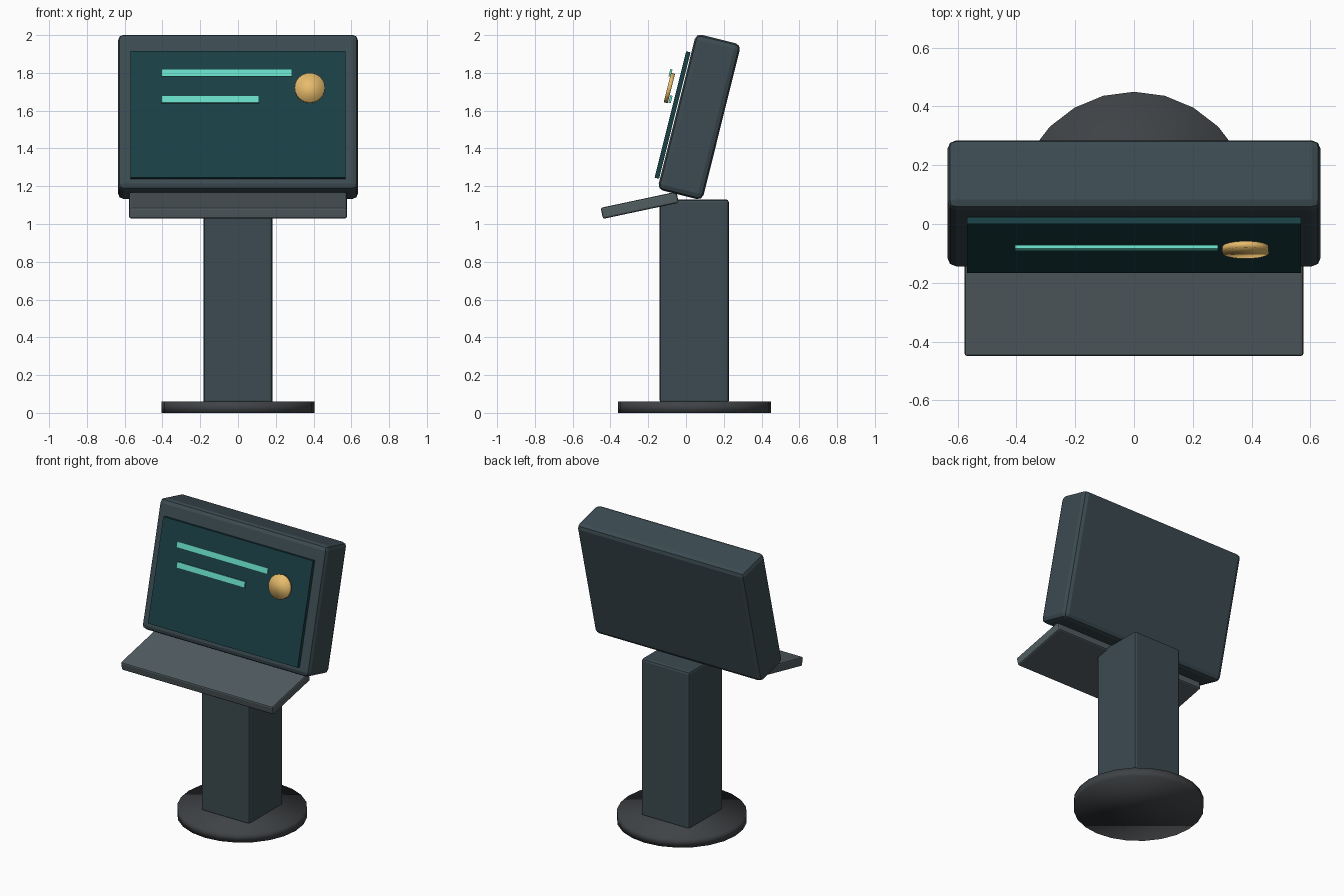
import bpy
from math import radians

if "Cube" in bpy.data.objects:
    bpy.data.objects.remove(bpy.data.objects["Cube"])

LEAN = radians(-14)   # screen leans back
SLOPE = radians(12)   # shelf slopes down to the front


def material(name, rgb):
    mat = bpy.data.materials.new(name)
    mat.diffuse_color = (*rgb, 1)
    mat.use_nodes = True
    mat.node_tree.nodes["Principled BSDF"].inputs["Base Color"].default_value = mat.diffuse_color
    return mat


casing = material("casing", (0.045, 0.07, 0.082))
iron = material("iron", (0.05, 0.055, 0.06))
tray = material("tray", (0.085, 0.11, 0.12))
glass = material("glass", (0.01, 0.05, 0.06))
mint = material("mint", (0.14, 0.72, 0.58))
gold = material("gold", (0.80, 0.50, 0.15))


def finish(obj, name, mat, bevel, segments=2):
    obj.name = name
    obj.data.materials.append(mat)
    bpy.ops.object.transform_apply(location=False, rotation=False, scale=True)
    if bevel:
        mod = obj.modifiers.new("soft_edges", 'BEVEL')
        mod.width = bevel
        mod.segments = segments
    return obj


def box(name, centre, size, mat, tilt=0, bevel=0, segments=2):
    bpy.ops.mesh.primitive_cube_add(size=1, location=centre, rotation=(tilt, 0, 0))
    obj = bpy.context.object
    obj.scale = size
    return finish(obj, name, mat, bevel, segments)


def disc(name, centre, radius, depth, sides, mat, tilt=0):
    bpy.ops.mesh.primitive_cylinder_add(vertices=sides, radius=radius, depth=depth,
                                        location=centre, rotation=(tilt, 0, 0))
    obj = finish(bpy.context.object, name, mat, 0)
    bpy.ops.object.shade_smooth()
    return obj


# Foot and column
disc("round_base", (0, 0.045, 0.03), 0.405, 0.06, 24, iron)
box("column", (0, 0.044, 0.59), (0.366, 0.366, 1.08), casing, bevel=0.015)

# Leaning screen housing with its display panel
box("screen_housing", (0, 0.07, 1.567), (1.27, 0.245, 0.85), casing, LEAN, 0.03)
box("display_panel", (0, -0.071, 1.577), (1.136, 0.024, 0.69), glass, LEAN)

# Sloping shelf in front
box("shelf", (0, -0.245, 1.099), (1.154, 0.41, 0.06), tray, SLOPE, 0.01)

# Floating display graphics
for name, right, z in (("upper_bar", 0.286, 1.80), ("lower_bar", 0.112, 1.66)):
    left = -0.405
    box(name, ((left + right) / 2, -0.082, z), (right - left, 0.012, 0.04), mint, LEAN)
disc("round_button", (0.38, -0.088, 1.72), 0.08, 0.022, 24, gold, LEAN + radians(90))
